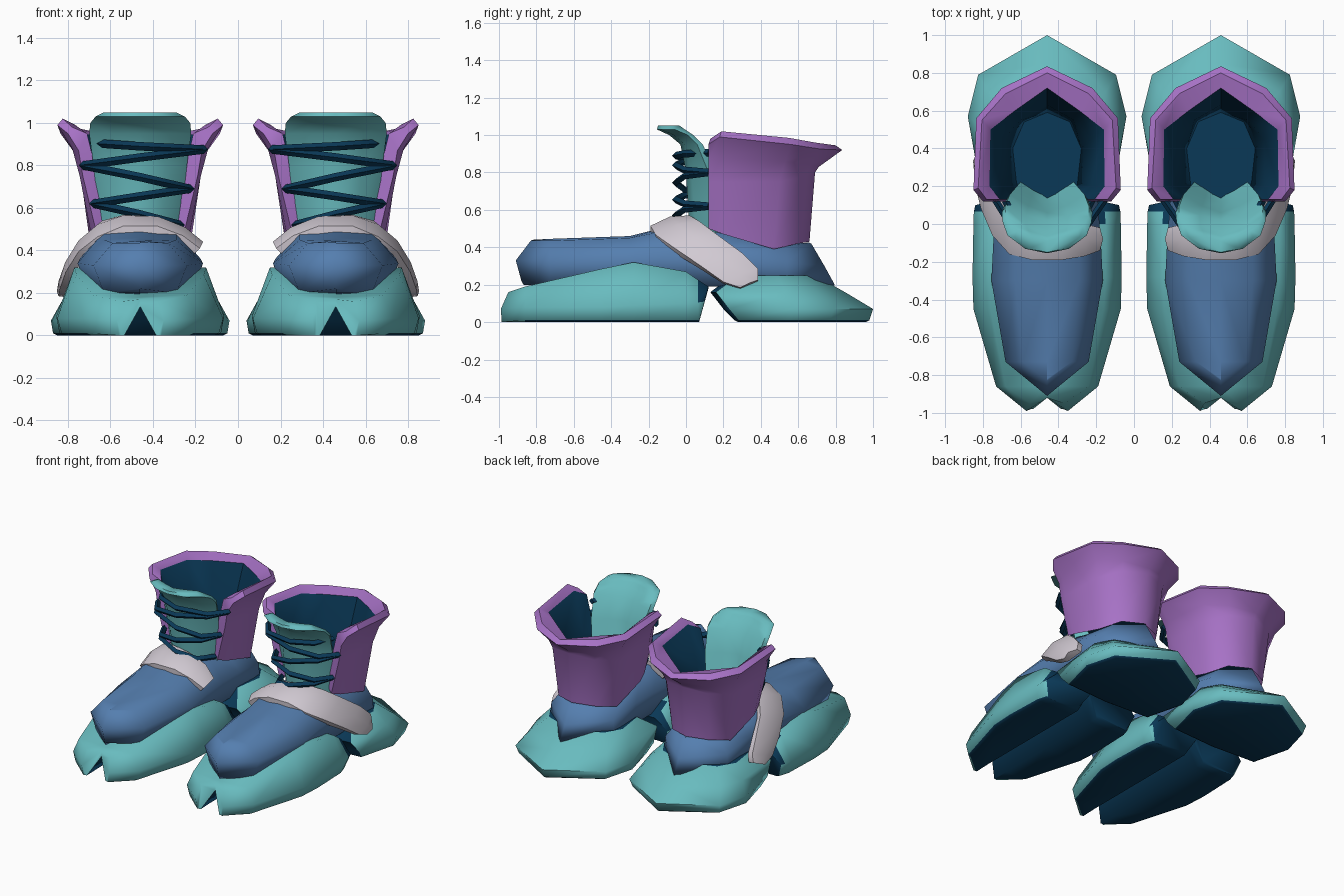
import bpy, bmesh, math
from mathutils import Vector

if "Cube" in bpy.data.objects:
    bpy.data.objects.remove(bpy.data.objects["Cube"])

OFFSET = 0.46  # sideways distance of each boot from the middle


def material(name, rgb):
    m = bpy.data.materials.new(name)
    m.diffuse_color = (*rgb, 1)
    m.use_nodes = True
    m.node_tree.nodes["Principled BSDF"].inputs["Base Color"].default_value = m.diffuse_color
    return m


TEAL = material("teal", (0.14, 0.50, 0.52))
BLUE = material("blue", (0.09, 0.21, 0.43))
PURPLE = material("purple", (0.39, 0.17, 0.57))
NAVY = material("navy", (0.003, 0.040, 0.095))
WHITE = material("off_white", (0.64, 0.59, 0.65))


def finish(name, bm, mats, angle=50):
    """Turn a boot part into an object, mirrored to make the pair."""
    bmesh.ops.recalc_face_normals(bm, faces=bm.faces)
    bmesh.ops.translate(bm, vec=(OFFSET, 0, 0), verts=bm.verts)
    me = bpy.data.meshes.new(name)
    bm.to_mesh(me)
    bm.free()
    ob = bpy.data.objects.new(name, me)
    bpy.context.collection.objects.link(ob)
    for m in mats:
        me.materials.append(m)
    bpy.ops.object.select_all(action='DESELECT')
    ob.select_set(True)
    bpy.context.view_layer.objects.active = ob
    bpy.ops.object.shade_smooth_by_angle(angle=math.radians(angle))
    mod = ob.modifiers.new("pair", 'MIRROR')
    mod.use_mirror_merge = False
    return ob


def loft(bm, rings, half=False, rule=None, caps=True):
    """Skin closed rings; half rings run from u=0 to u=0 and are mirrored."""
    n = len(rings[0])
    if half:
        rings = [list(r) + [(-p[0], p[1], p[2]) for p in r[-2:0:-1]] for r in rings]
    k = len(rings[0])
    vs = [[bm.verts.new(p) for p in r] for r in rings]
    for i in range(len(rings) - 1):
        for j in range(k):
            m = (j + 1) % k
            f = bm.faces.new((vs[i][j], vs[i][m], vs[i + 1][m], vs[i + 1][j]))
            f.material_index = rule(i, min(j, k - 1 - j)) if rule else 0
    if not caps:
        return
    for row, r in ((-1, vs[0]), (-2, vs[-1])):
        for cap in ([r[:n], r[n - 1:] + r[:1]] if half else [r]):
            bm.faces.new(cap).material_index = rule(row, 0) if rule else 0


# Front sole: two-toed, with a groove underneath
def sole_ring(y, bottom, side, side_z, up, up_z):
    return [(0, y, .14), (.08, y, 0), (max(bottom - .02, .09), y, 0), (bottom, y, .01),
            (side, y, side_z), (up, y, up_z), (0, y, up_z - .01)]


def sole_rule(row, col):
    underside = row >= 0 and col < (3 if row > 0 else 2)
    back_edge = (row == 4 and col == 5) or (row == 5 and col > 3)
    return 1 if row == -2 or underside or back_edge else 0


toe = [(0, -.92, .135), (.075, -.98, 0), (.085, -.98, 0), (.10, -.985, 0),
       (.11, -.99, .07), (.09, -.95, .16), (0, -.92, .17)]
instep = [(0, .10, .14), (.08, .07, .02), (.32, .07, 0), (.34, .07, .01),
          (.38, .10, .11), (.29, .12, .19), (0, .12, .18)]
bm = bmesh.new()
loft(bm, [toe,
          sole_ring(-.86, .25, .27, .08, .22, .19),
          sole_ring(-.45, .37, .39, .08, .30, .285),
          sole_ring(-.28, .38, .395, .09, .31, .32),
          sole_ring(0, .37, .39, .10, .31, .27),
          sole_ring(.065, .35, .388, .105, .305, .225),
          instep], half=True, rule=sole_rule)
finish("front_sole", bm, [TEAL, NAVY], 70)


# Heel sole: stacked outlines, dark underneath and towards the arch
def heel_ring(z, *pts):
    return [(u, y, z) for u, y in pts]


base = [(0, .26), (.34, .28), (.41, .55), (.35, .77), (0, .98)]
tread = [(u * .95, .62 + (y - .62) * .95) for u, y in base]
bm = bmesh.new()
loft(bm, [heel_ring(0, *tread), heel_ring(.01, *base),
          heel_ring(.07, (0, .20), (.36, .23), (.42, .57), (.365, .79), (0, 1.0)),
          heel_ring(.16, (0, .13), (.34, .16), (.37, .53), (.31, .70), (0, .85)),
          heel_ring(.25, (0, .25), (.26, .28), (.29, .49), (.22, .61), (0, .69))],
     half=True, rule=lambda row, col: 1 if row <= 0 or col == 0 else 0)
finish("heel_sole", bm, [TEAL, NAVY], 70)


# Blue upper: foot body, coming to an upright ridge at toe and heel
def upper_ring(y, low, mid, mid_z, hi, hi_z, top):
    return [(0, y, .19), (low, y, .20), (mid, y, mid_z), (hi, y, hi_z), (0, y, top)]


def ridge(*pts):
    return [(0, y, z) for y, z in pts]


bm = bmesh.new()
loft(bm, [ridge((-.87, .20), (-.88, .22), (-.91, .33), (-.83, .435), (-.82, .44)),
          upper_ring(-.73, .17, .22, .33, .13, .435, .445),
          upper_ring(-.30, .24, .295, .34, .17, .45, .46),
          upper_ring(-.10, .25, .285, .36, .17, .49, .51),
          upper_ring(.10, .25, .27, .36, .17, .50, .53),
          upper_ring(.30, .25, .265, .36, .19, .44, .45),
          upper_ring(.54, .26, .25, .32, .18, .41, .42),
          ridge((.79, .19), (.795, .20), (.74, .30), (.67, .42), (.66, .425))],
     half=True, caps=False)
bmesh.ops.remove_doubles(bm, verts=bm.verts, dist=.001)
finish("upper", bm, [BLUE], 110)

# Tongue: curved plate bending forward at the top, thick at the base
bm = bmesh.new()
rings = []
for z, w, yc, ys, t, back in [(.45, .18, .02, .16, .15, .65), (.62, .20, .01, .14, .10, .8),
                              (.80, .22, 0, .12, .06, .9), (.95, .24, -.03, .06, .05, .93),
                              (1.0, .235, -.09, .01, .05, .93), (1.03, .21, -.155, -.06, .09, .93),
                              (1.05, .17, -.15, -.07, .06, .93)]:
    d = ys - yc
    rings.append([(0, yc, z), (.55 * w, yc + .25 * d, z), (w, ys, z),
                  (back * w, ys + t * .6, z), (.5 * back * w, yc + .3 * d + t, z), (0, yc + t, z)])
loft(bm, rings, half=True)
finish("tongue", bm, [TEAL], 60)

# Shaft: horseshoe wall with a flared lip; rows go up outside and down inside
rows = [
    [(.21, .12, .50), (.23, .20, .47), (.23, .47, .39), (.15, .60, .42), (0, .66, .43)],
    [(.27, .12, .75), (.285, .18, .75), (.28, .50, .75), (.17, .64, .78), (0, .69, .80)],
    [(.29, .12, .87), (.32, .19, .88), (.31, .53, .86), (.19, .66, .84), (0, .71, .83)],
    [(.34, .12, .95), (.39, .18, .99), (.375, .56, .95), (.24, .72, .925), (0, .835, .92)],
    [(.32, .13, .98), (.365, .19, 1.02), (.345, .55, .985), (.22, .69, .96), (0, .80, .945)],
    [(.25, .13, .95), (.305, .20, .99), (.30, .50, .95), (.17, .60, .94), (0, .72, .92)],
    [(.19, .13, .70), (.23, .20, .70), (.23, .45, .70), (.14, .55, .70), (0, .63, .70)],
    [(.14, .16, .54), (.16, .22, .54), (.18, .40, .54), (.12, .54, .54), (0, .59, .54)],
]
bm = bmesh.new()
vs = [[bm.verts.new(p) for p in r] + [bm.verts.new((-u, y, z)) for u, y, z in r[-2::-1]]
      for r in rows]
for i in range(len(vs)):
    a, b = vs[i], vs[(i + 1) % len(vs)]
    for j in range(len(a) - 1):
        f = bm.faces.new((a[j], a[j + 1], b[j + 1], b[j]))
        f.material_index = 1 if i in (5, 6) else 0
for e in (0, -1):  # front ends of the wall
    for q in ((0, 1, 6, 7), (1, 2, 5, 6), (2, 3, 4, 5)):
        bm.faces.new([vs[i][e] for i in q])
finish("shaft", bm, [PURPLE, NAVY])

# Insole: dark floor inside the shaft
bm = bmesh.new()
sole = [(0, .10), (.14, .12), (.17, .22), (.185, .40), (.125, .545), (0, .595)]
loft(bm, [[(u, y, z) for u, y in sole] for z in (.535, .545)], half=True)
finish("insole", bm, [NAVY])

# Strap: padded band over the instep and down the outer side
# (front edge u, y, z and back edge u, y, z)
bm = bmesh.new()
rings = []
for f, b in [((-.28, -.14, .41), (-.28, -.02, .44)), ((-.20, -.17, .47), (-.20, 0, .51)),
             ((-.08, -.19, .515), (-.08, 0, .56)), ((.08, -.19, .515), (.07, .02, .57)),
             ((.20, -.16, .465), (.18, .07, .54)), ((.29, -.06, .395), (.26, .17, .465)),
             ((.35, .08, .30), (.315, .30, .37)), ((.38, .20, .215), (.345, .385, .285)),
             ((.385, .29, .185), (.355, .385, .225))]:
    f, b = Vector(f), Vector(b)
    mid = (f + b) / 2
    o = Vector((mid.x, 0, mid.z - .15)).normalized() * .025
    rings.append([f - o * 1.5, f, mid + o * .9, b, b - o * 1.5])
loft(bm, rings)
finish("strap", bm, [WHITE], 60)

# Laces: zigzag strands bent around the tongue, listed by end (u, z)
ends = [(.22, .905), (-.30, .875), (.27, .80), (-.235, .69), (.22, .62), (-.19, .52)]
bm = bmesh.new()
STEPS, R = 4, .02
for (u0, z0), (u1, z1) in zip(ends, ends[1:]):
    rings = []
    for i in range(STEPS + 1):
        t = i / STEPS
        s = math.cos(math.pi * t)
        p = Vector((u0 * s if s > 0 else -u1 * s,
                    .12 - .175 * math.sin(math.pi * t), z0 + (z1 - z0) * (1 - s) / 2))
        out = Vector((p.x, p.y - .15, 0)).normalized() * R
        up = Vector((0, 0, R))
        rings.append([p + out, p + up, p - out, p - up])
    loft(bm, rings)
finish("laces", bm, [NAVY])
